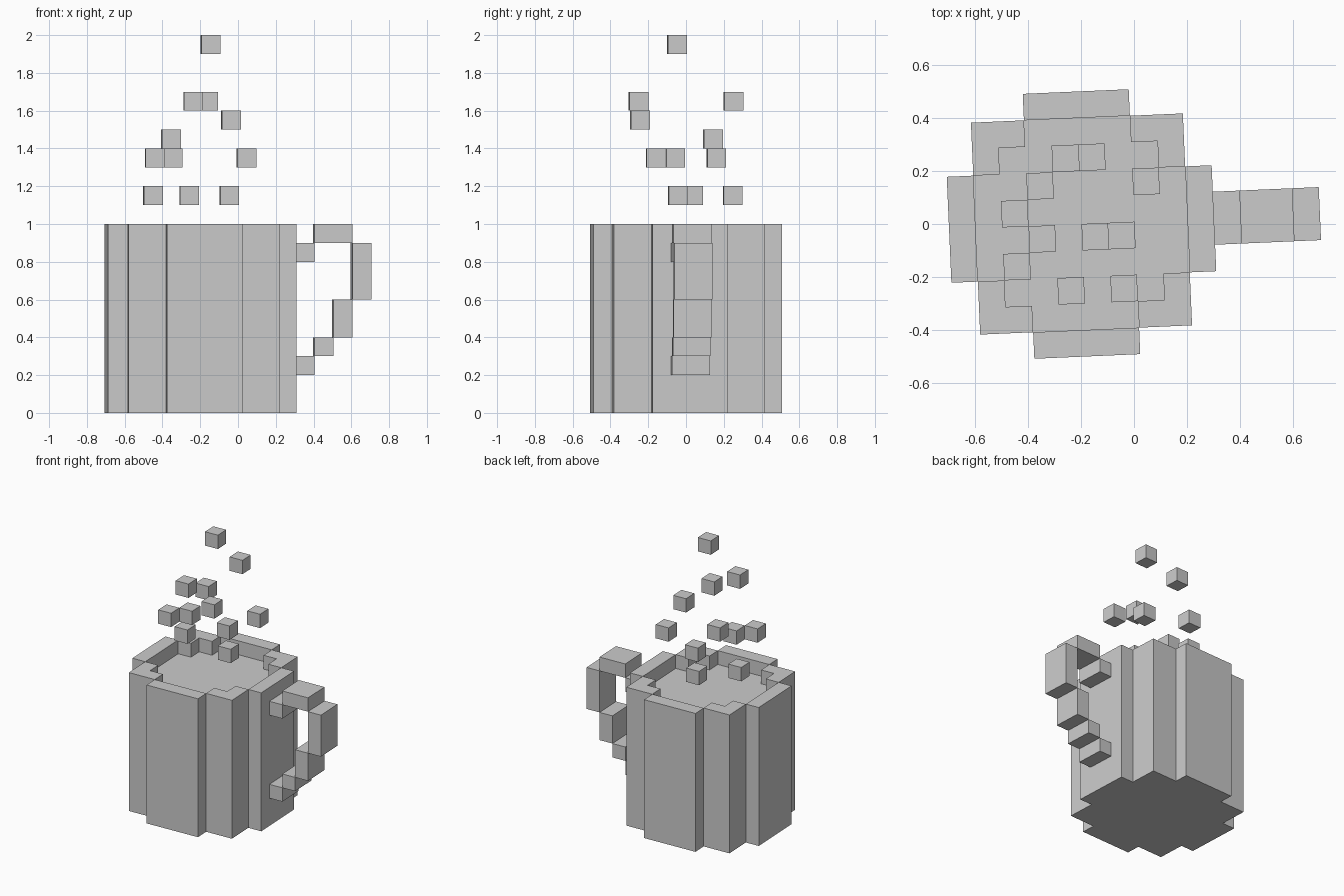
import bpy
import bmesh
from math import radians
from mathutils import Matrix

if "Cube" in bpy.data.objects:
    bpy.data.objects.remove(bpy.data.objects["Cube"])

# Everything sits on a 0.1 voxel grid centred on the cup, turned slightly about z
PLACE = Matrix.Translation((-0.198, 0, 0)) @ Matrix.Rotation(radians(2.5), 4, 'Z')
RIM, SURFACE = 1.0, 0.9


def finish(bm, name):
    mesh = bpy.data.meshes.new(name)
    bm.to_mesh(mesh)
    bm.free()
    obj = bpy.data.objects.new(name, mesh)
    obj.matrix_world = PLACE
    bpy.context.collection.objects.link(obj)
    return obj


def box(bm, lo, hi):
    size = [b - a for a, b in zip(lo, hi)]
    mid = [(a + b) / 2 for a, b in zip(lo, hi)]
    bmesh.ops.create_cube(bm, size=1, matrix=Matrix.Translation(mid) @ Matrix.Diagonal((*size, 1)))


def spin(points):
    """Repeat a quarter outline four times round the axis."""
    out, pts = [], list(points)
    for _ in range(4):
        out += pts
        pts = [(-y, x) for x, y in pts]
    return out


def face(bm, points):
    bm.faces.new([bm.verts.new(p) for p in points])


def walls(bm, loop, z0, z1):
    for (ax, ay), (bx, by) in zip(loop, loop[1:] + loop[:1]):
        face(bm, [(ax, ay, z0), (bx, by, z0), (bx, by, z1), (ax, ay, z1)])


outer = spin([(.5, .2), (.4, .2), (.4, .4), (.2, .4), (.2, .5)])
inner = spin([(.4, .2), (.3, .2), (.3, .3), (.2, .3), (.2, .4)])

# Cup: outer wall, base, inner wall down to the drink, rim
bm = bmesh.new()
walls(bm, outer, 0, RIM)
walls(bm, inner[::-1], SURFACE, RIM)
face(bm, [(x, y, 0) for x, y in outer[::-1]])
side = [(.4, -.2), (.5, -.2), (.5, .2), (.4, .2)]
corner = [(.4, .2), (.4, .4), (.2, .4), (.2, .3), (.3, .3), (.3, .2)]
for piece in (side, corner):
    ring = spin(piece)
    for k in range(0, len(ring), len(piece)):
        face(bm, [(x, y, RIM) for x, y in ring[k:k + len(piece)]])
bmesh.ops.remove_doubles(bm, verts=bm.verts, dist=1e-4)
finish(bm, "cup")

# Drink surface
bm = bmesh.new()
face(bm, [(x, y, SURFACE) for x, y in inner])
finish(bm, "drink")

# Handle: stepped blocks (x0, x1, z0, z1)
bm = bmesh.new()
for x0, x1, z0, z1 in [(.5, .6, .8, .9), (.6, .8, .9, 1), (.8, .9, .6, .9),
                       (.7, .8, .4, .6), (.6, .7, .3, .4), (.5, .6, .2, .3)]:
    box(bm, (x0, -.1, z0), (x1, .1, z1))
finish(bm, "handle")

# Steam: loose voxels, lower corners in grid steps
bm = bmesh.new()
for cell in [(-3, 0, 11), (-1, 2, 11), (1, -1, 11), (-3, -2, 13), (-2, -1, 13), (2, 1, 13),
             (-2, 1, 14), (1, -3, 15), (-1, -3, 16), (0, 2, 16), (0, -1, 19)]:
    box(bm, [c / 10 for c in cell], [(c + 1) / 10 for c in cell])
finish(bm, "steam")
